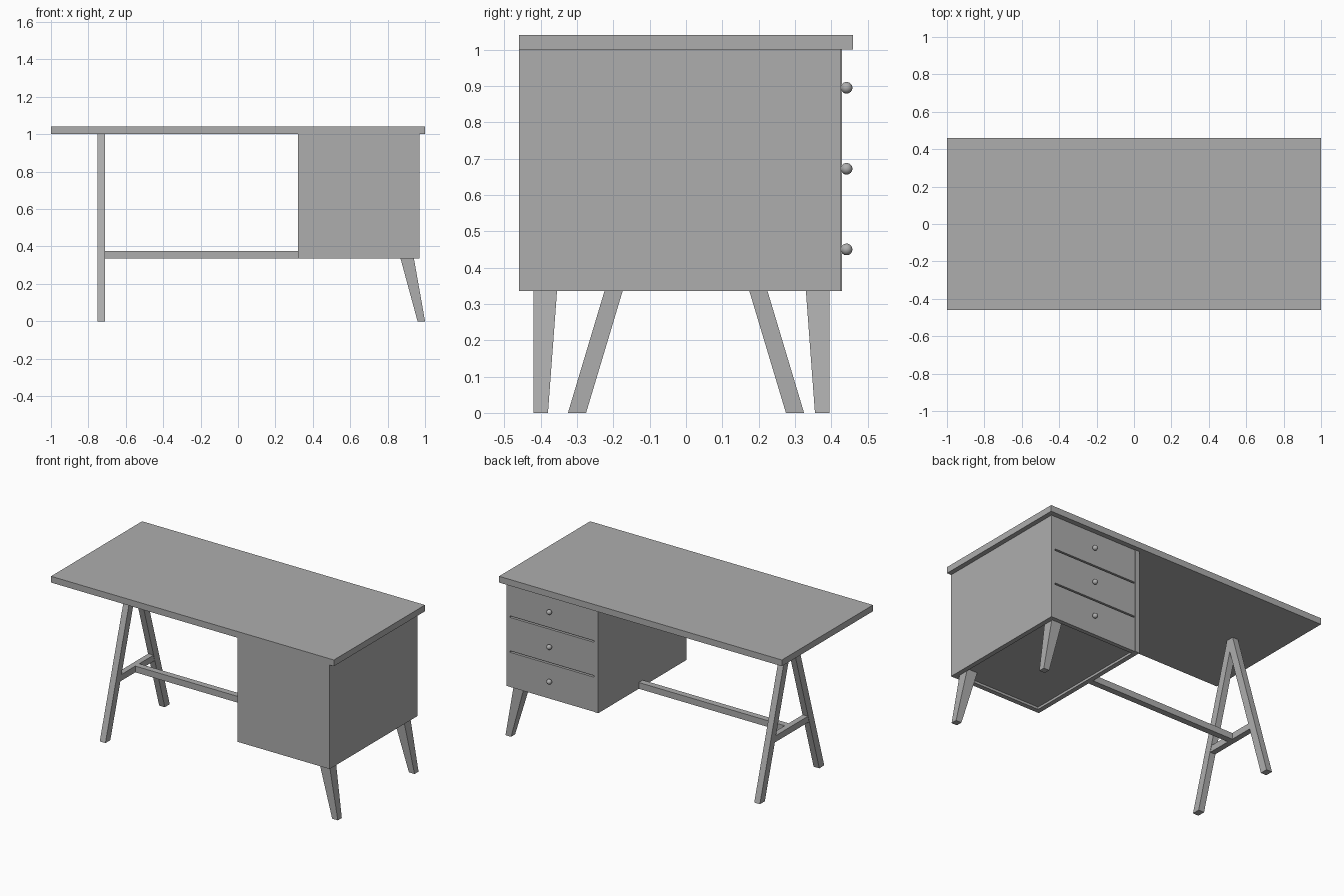
import bpy
import bmesh

old = bpy.data.objects.get("Cube")
if old:
    bpy.data.objects.remove(old, do_unlink=True)

# One plain grey for the whole desk
grey = bpy.data.materials.new("plain_grey")
grey.use_nodes = True
tone = (0.42, 0.42, 0.42, 1)
grey.diffuse_color = tone
grey.node_tree.nodes["Principled BSDF"].inputs["Base Color"].default_value = tone


def add_object(name, bm):
    bmesh.ops.recalc_face_normals(bm, faces=bm.faces)
    mesh = bpy.data.meshes.new(name)
    bm.to_mesh(mesh)
    bm.free()
    mesh.materials.append(grey)
    obj = bpy.data.objects.new(name, mesh)
    bpy.context.collection.objects.link(obj)
    return obj


def prism(name, bottom, top, z0, z1):
    """Six-sided block between two rectangles (x0, x1, y0, y1)."""
    bm = bmesh.new()
    rings = []
    for (x0, x1, y0, y1), z in ((bottom, z0), (top, z1)):
        rings.append([bm.verts.new((x, y, z)) for x, y in
                      ((x0, y0), (x1, y0), (x1, y1), (x0, y1))])
    low, high = rings
    bm.faces.new(low)
    bm.faces.new(high)
    for i in range(4):
        j = (i + 1) % 4
        bm.faces.new((low[i], low[j], high[j], high[i]))
    return add_object(name, bm)


def box(name, x0, x1, y0, y1, z0, z1):
    return prism(name, (x0, x1, y0, y1), (x0, x1, y0, y1), z0, z1)


TOP_Z, BASE_Z = 1.0, 0.335
FRONT, BACK = -0.46, 0.43
IN_X, OUT_X = 0.32, 0.97

# Desktop
box("desktop", -1, 1, FRONT, 0.46, TOP_Z, 1.04)

# Cabinet panels around a slightly raised bottom
box("cabinet_front_panel", IN_X, OUT_X, FRONT, FRONT + 0.03, BASE_Z, TOP_Z)
box("cabinet_inner_side", IN_X, IN_X + 0.03, FRONT + 0.03, BACK, BASE_Z, TOP_Z)
box("cabinet_outer_side", OUT_X - 0.03, OUT_X, FRONT + 0.03, 0.40, BASE_Z, TOP_Z)
box("cabinet_bottom", IN_X + 0.03, OUT_X - 0.03, FRONT + 0.03, 0.40,
    BASE_Z + 0.015, BASE_Z + 0.045)

# Drawer fronts, divided by two cut grooves
drawers = box("drawer_fronts", IN_X + 0.03, OUT_X, 0.40, BACK - 0.003, BASE_Z, TOP_Z)
for z in (0.561, 0.784):
    cutter = box("groove_cutter", 0.352, 0.945, BACK - 0.02, BACK + 0.02,
                 z - 0.005, z + 0.005)
    cutter.hide_render = True
    mod = drawers.modifiers.new("groove", 'BOOLEAN')
    mod.operation, mod.object, mod.solver = 'DIFFERENCE', cutter, 'EXACT'
    bpy.context.view_layer.objects.active = drawers
    bpy.ops.object.modifier_apply(modifier=mod.name)
    bpy.data.objects.remove(cutter, do_unlink=True)

# Round drawer knobs
for i, z in enumerate((0.45, 0.672, 0.895)):
    bm = bmesh.new()
    bmesh.ops.create_uvsphere(bm, u_segments=24, v_segments=16, radius=0.016)
    bmesh.ops.translate(bm, verts=bm.verts, vec=(0.658, 0.442, z))
    for face in bm.faces:
        face.smooth = True
    add_object(f"drawer_knob_{i + 1}", bm)

# Tapered, splayed cabinet legs, straight on their outer sides
LEG_TOP = BASE_Z + 0.015
for name, outer, inward in (("front", -0.42, 1), ("back", 0.395, -1)):
    foot = sorted((outer, outer + inward * 0.04))
    head = sorted((outer, outer + inward * 0.066))
    prism(f"cabinet_leg_{name}", (0.96, 1.0, *foot), (0.865, 0.938, *head), 0, LEG_TOP)

# A-frame trestle: two leaning legs and a crossbar
for name, side in (("front", -1), ("back", 1)):
    foot = sorted((side * 0.275, side * 0.325))
    head = sorted((side * -0.025, side * 0.025))
    prism(f"trestle_leg_{name}", (-0.75, -0.71, *foot), (-0.75, -0.71, *head), 0, TOP_Z)
box("trestle_crossbar", -0.748, -0.712, -0.18, 0.18, BASE_Z, 0.375)

# Stretcher from trestle to cabinet
box("stretcher", -0.712, IN_X, -0.02, 0.02, BASE_Z, 0.375)
